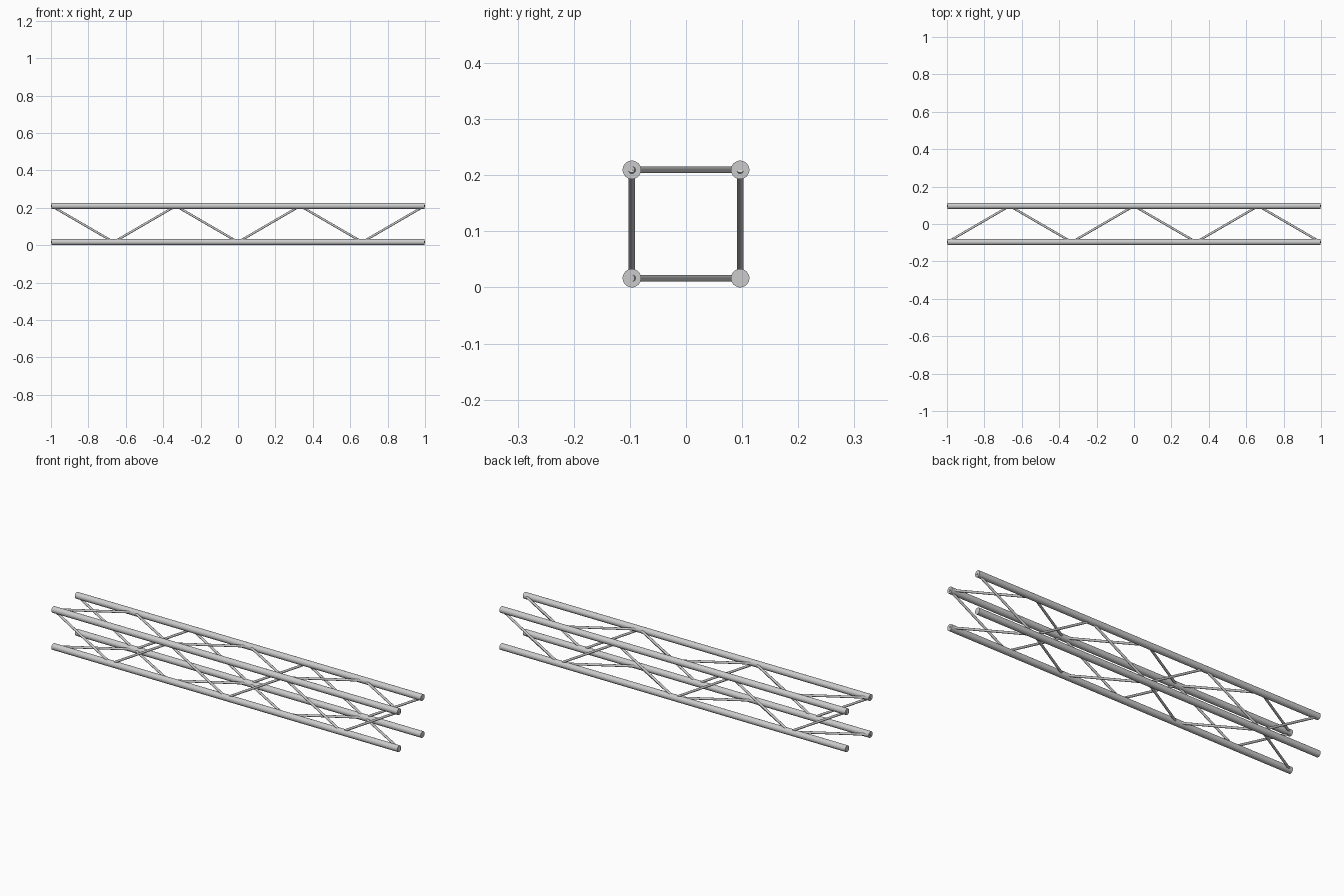
import bpy
from mathutils import Vector

if "Cube" in bpy.data.objects:
    bpy.data.objects.remove(bpy.data.objects["Cube"])

HALF = 0.997      # half length of the chords
R = 0.0165        # chord radius
BR = 0.006        # brace radius
S = 0.0965        # half spacing between chords
LOW, HIGH = R, R + 2 * S
BAYS = 6


def tube(name, a, b, radius, sides):
    a, b = Vector(a), Vector(b)
    d = b - a
    bpy.ops.mesh.primitive_cylinder_add(
        vertices=sides, radius=radius, depth=d.length, location=(a + b) / 2,
        rotation=d.to_track_quat('Z', 'Y').to_euler())
    ob = bpy.context.object
    ob.name = name
    bpy.ops.object.shade_smooth_by_angle()


# Four main chords
for side, y in (("front", -S), ("back", S)):
    for level, z in (("lower", LOW), ("upper", HIGH)):
        tube(f"{level}_{side}_chord", (-HALF, y, z), (HALF, y, z), R, 32)

# Zigzag braces on all four faces, meeting at the chord centre lines
xs = [-HALF + 2 * HALF * i / BAYS for i in range(BAYS + 1)]
for i in range(BAYS):
    x0, x1 = xs[i], xs[i + 1]
    z0, z1 = (HIGH, LOW) if i % 2 == 0 else (LOW, HIGH)
    y0, y1 = (-S, S) if i % 2 == 0 else (S, -S)
    for side, y in (("front", -S), ("back", S)):
        tube(f"{side}_brace_{i}", (x0, y, z0), (x1, y, z1), BR, 16)
    for level, z in (("lower", LOW), ("upper", HIGH)):
        tube(f"{level}_brace_{i}", (x0, y0, z), (x1, y1, z), BR, 16)
